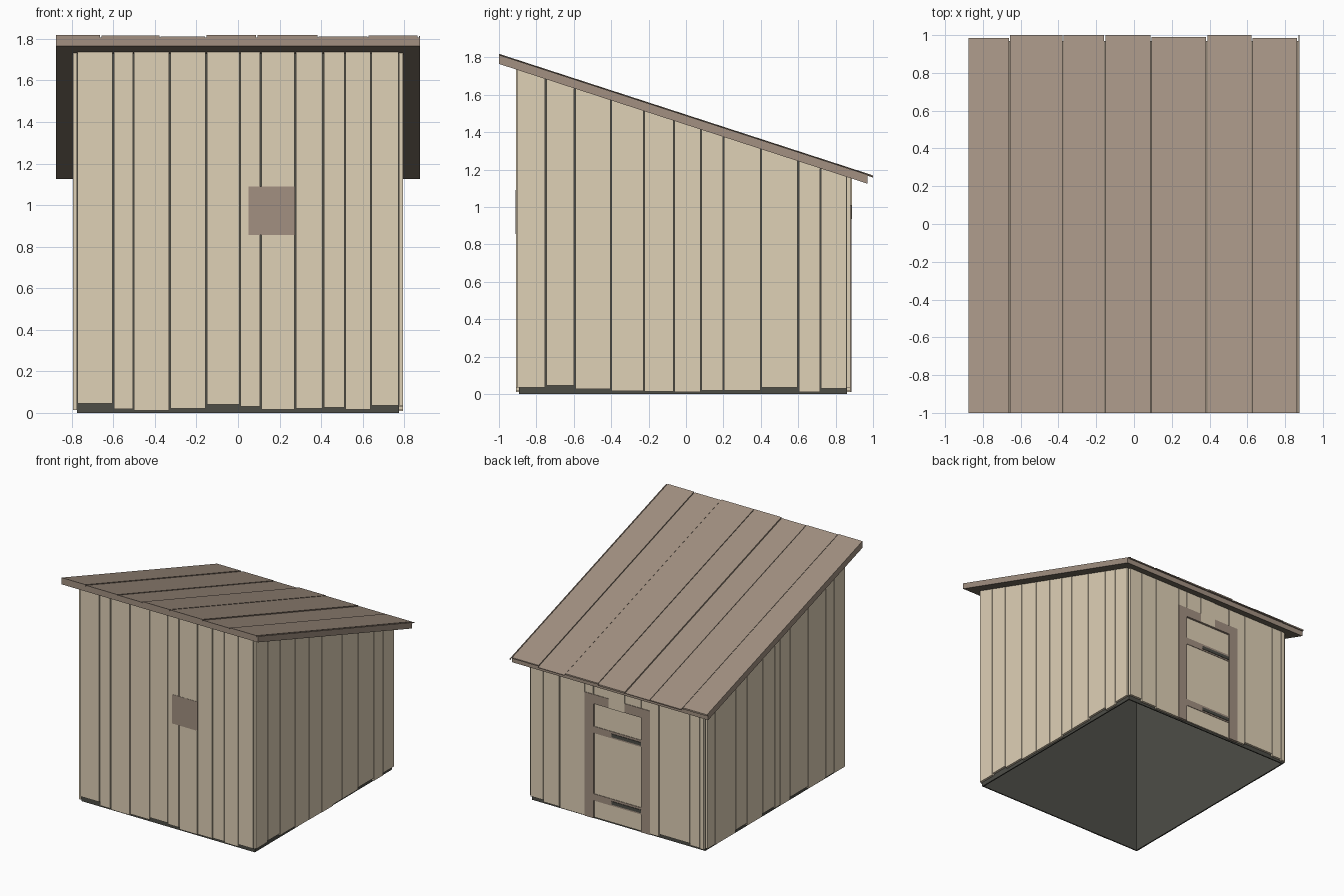
import bpy
import bmesh

old = bpy.data.objects.get("Cube")
if old:
    bpy.data.objects.remove(old, do_unlink=True)


def material(name, rgb):
    m = bpy.data.materials.new(name)
    m.use_nodes = True
    m.diffuse_color = (*rgb, 1)
    m.node_tree.nodes["Principled BSDF"].inputs["Base Color"].default_value = (*rgb, 1)
    return m


BEIGE = material("pale wall wood", (0.74, 0.635, 0.47))
BROWN = material("brown wood", (0.36, 0.28, 0.22))
DARK = material("dark grey core", (0.074, 0.074, 0.062))
UNDER = material("dark roof core", (0.22, 0.185, 0.142))

SLOPE = 0.325


def roof_line(front_z):
    """Height along the pitch, given its height at the front eave."""
    return lambda y: front_z - SLOPE * (y + 1)


under = roof_line(1.765)
slab_top = roof_line(1.807)


def block(name, x, y, bottom, top, *mats):
    """Box whose bottom and top are heights or functions of y."""
    bm = bmesh.new()
    bmesh.ops.create_cube(bm, size=1)
    for v in bm.verts:
        v.co.x = x[1] if v.co.x > 0 else x[0]
        v.co.y = y[1] if v.co.y > 0 else y[0]
        h = top if v.co.z > 0 else bottom
        v.co.z = h(v.co.y) if callable(h) else h
    bm.normal_update()
    if len(mats) > 1:  # second material on top and underside
        for f in bm.faces:
            f.material_index = int(abs(f.normal.z) > 0.5)
    me = bpy.data.meshes.new(name)
    bm.to_mesh(me)
    bm.free()
    for m in mats:
        me.materials.append(m)
    ob = bpy.data.objects.new(name, me)
    bpy.context.collection.objects.link(ob)
    return ob


def spans(edges, gap):
    """Neighbouring intervals separated by a narrow gap."""
    return [(a + gap / 2, b - gap / 2) for a, b in zip(edges, edges[1:])]


GAP = 0.006
CX, FRONT, BACK = 0.775, -0.892, 0.862
OUT = 0.018
SHELL = 0.01

# Dark inner lining, open underneath
block("front_lining", (-CX, CX), (FRONT, FRONT + SHELL), 0, under, DARK)
block("back_lining", (-CX, CX), (BACK - SHELL, BACK), 0, under, DARK)
for side, x in (("left", (CX - SHELL, CX)), ("right", (-CX, SHELL - CX))):
    block(side + "_lining", x, (FRONT + SHELL, BACK - SHELL), 0, under, DARK)

# Front wall planks
edges = [-CX, -.60, -.503, -.328, -.153, .01, .11, .275, .41, .515, .64, CX]
lifts = [.045, .018, .012, .022, .04, .03, .016, .02, .025, .016, .035]
for s, z in zip(spans(edges, GAP), lifts):
    block("front_plank", s, (FRONT - OUT, FRONT), z, under, BEIGE)

# Side wall planks
edges = [-.903, -.75, -.595, -.40, -.225, -.065, .08, .20, .40, .60, .72, BACK]
lifts = [.035, .045, .028, .015, .013, .01, .02, .02, .035, .012, .03]
for s, z in zip(spans(edges, GAP), lifts):
    block("left_plank", (CX, CX + OUT), s, z, under, BEIGE)

edges = [-.903, -.76, -.65, -.43, -.20, -.07, 0, .155, .35, .50, .76, BACK]
lifts = [.015, .02, .015, .035, .015, .02, .035, .015, .035, .015, .02]
for s, z in zip(spans(edges, GAP), lifts):
    block("right_plank", (-CX - OUT, -CX), s, z, under, BEIGE)

# Back wall planks, leaving the doorway open
DOOR = (-.215, .21)
WALL = (BACK, BACK + OUT)
for edges, lifts in (([-CX, -.74, -.65, -.375, DOOR[0]], [.015, .02, .035, .015]),
                     ([DOOR[1], .29, .515, .66, CX], [.015, .012, .02, .035])):
    for s, z in zip(spans(edges, GAP), lifts):
        block("back_plank", s, WALL, z, under, BEIGE)
for s in spans([DOOR[0], -.07, .07, DOOR[1]], GAP):
    block("back_plank_above_door", s, WALL, .95, under, BEIGE)

# Door leaf
for s in spans([DOOR[0], -.04, DOOR[1]], .004):
    block("door_plank", s, (BACK, BACK + .012), .015, .93, BEIGE)
for z in (.15, .695):
    block("door_rail", DOOR, (BACK, BACK + .016), z, z + .055, BROWN)
    block("door_hinge", (DOOR[0], .05), (BACK, BACK + .020), z + .012, z + .038, DARK)

# Door frame
FRAME = (BACK, BACK + .022)
for s in ((DOOR[0] - .08, DOOR[0]), (DOOR[1], DOOR[1] + .08)):
    block("door_jamb", s, FRAME, .01, 1.01, BROWN)
block("door_header", DOOR, FRAME, .935, 1.01, BROWN)
block("plank_over_header", (-.07, .07), (BACK, BACK + .025), .935, under, BEIGE)

# Patch board on the front
block("front_patch", (.05, .275), (FRONT - OUT - .002, FRONT), .855, 1.09, BROWN)

# Roof slab and its boards
block("roof_slab", (-.877, .877), (-1, .97), under, slab_top, BROWN, UNDER)
edges = [-.88, -.66, -.375, -.155, .09, .385, .625, .867, .88]
ends = [.985, 1, 1, 1, .99, 1, .985, 1]
rise = [.012, .008, .005, .012, .011, .005, .009, .006]
for s, y, h in zip(spans(edges, .006), ends, rise):
    block("roof_board", s, (-1, y), slab_top, roof_line(1.807 + h), BROWN)
